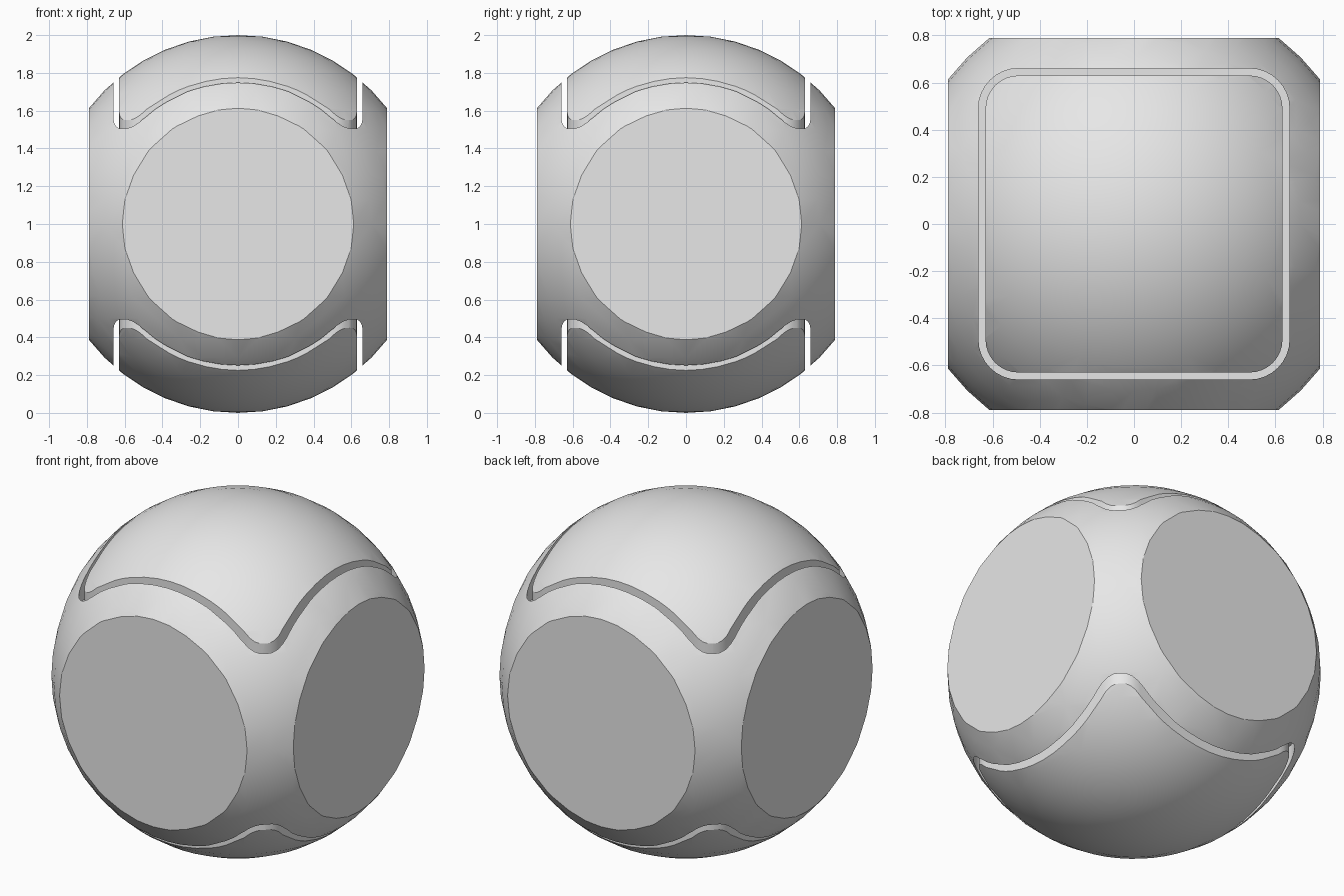
import bpy, bmesh, math
from mathutils import Matrix, Vector

cube = bpy.data.objects.get("Cube")
if cube:
    bpy.data.objects.remove(cube, do_unlink=True)

FLAT = 0.79      # distance of the four flat sides from the axis
FLOOR = 0.44     # height of groove floor above the centre
CENTRE = Vector((0, 0, 1))

grey = bpy.data.materials.new("plain grey")
grey.use_nodes = True
grey.diffuse_color = (0.8, 0.8, 0.8, 1)
grey.node_tree.nodes["Principled BSDF"].inputs["Base Color"].default_value = (0.8, 0.8, 0.8, 1)


def finish(name, bm):
    bmesh.ops.recalc_face_normals(bm, faces=bm.faces)
    mesh = bpy.data.meshes.new(name)
    bm.to_mesh(mesh)
    bm.free()
    mesh.materials.append(grey)
    obj = bpy.data.objects.new(name, mesh)
    bpy.context.collection.objects.link(obj)
    return obj


def ball(name):
    bm = bmesh.new()
    bmesh.ops.create_uvsphere(bm, u_segments=48, v_segments=24, radius=1,
                              matrix=Matrix.Translation(CENTRE))
    return finish(name, bm)


def rounded_prism(name, half, radius, side, z0, z1, steps=8):
    """Rounded square column reaching out from the centre, up or down."""
    bm = bmesh.new()
    ring = []
    for corner in range(4):
        mid = math.radians(45 + 90 * corner)
        cx = math.copysign(half - radius, math.cos(mid))
        cy = math.copysign(half - radius, math.sin(mid))
        for i in range(steps + 1):
            a = math.radians(90 * corner + 90 * i / steps)
            ring.append(bm.verts.new((cx + radius * math.cos(a),
                                      cy + radius * math.sin(a), 1 + side * z0)))
    face = bm.faces.new(ring)
    top = bmesh.ops.extrude_face_region(bm, geom=[face])["geom"]
    bmesh.ops.translate(bm, vec=(0, 0, side * (z1 - z0)),
                        verts=[v for v in top if isinstance(v, bmesh.types.BMVert)])
    return finish(name, bm)


def select(obj):
    bpy.ops.object.select_all(action="DESELECT")
    obj.select_set(True)
    bpy.context.view_layer.objects.active = obj


def cut(obj, cutter, operation):
    cutter.hide_render = True
    select(obj)
    mod = obj.modifiers.new("cut", "BOOLEAN")
    mod.object, mod.operation, mod.solver = cutter, operation, "EXACT"
    bpy.ops.object.modifier_apply(modifier=mod.name)
    bpy.data.objects.remove(cutter, do_unlink=True)


def smooth(obj):
    select(obj)
    bpy.ops.object.shade_smooth_by_angle(angle=math.radians(25))


# Ball with four flat round sides
body = ball("body")
bm = body_bm = bmesh.new()
bm.from_mesh(body.data)
for k in range(4):
    n = Vector((math.cos(k * math.pi / 2), math.sin(k * math.pi / 2), 0))
    res = bmesh.ops.bisect_plane(bm, geom=bm.verts[:] + bm.edges[:] + bm.faces[:],
                                 plane_co=CENTRE + n * FLAT, plane_no=n, clear_outer=True)
    rim = [e for e in res["geom_cut"] if isinstance(e, bmesh.types.BMEdge)]
    bmesh.ops.contextual_create(bm, geom=rim)
bm.to_mesh(body.data)
bm.free()

# Wells in the body and the caps that sit in them, leaving a narrow groove
for side, label in ((1, "top"), (-1, "bottom")):
    cut(body, rounded_prism("well_cutter", 0.66, 0.17, side, FLOOR, 1.2), "DIFFERENCE")
    cap = ball(label + "_cap")
    cut(cap, rounded_prism("cap_cutter", 0.63, 0.14, side, FLOOR - 0.02, 1.2), "INTERSECT")
    smooth(cap)
smooth(body)
